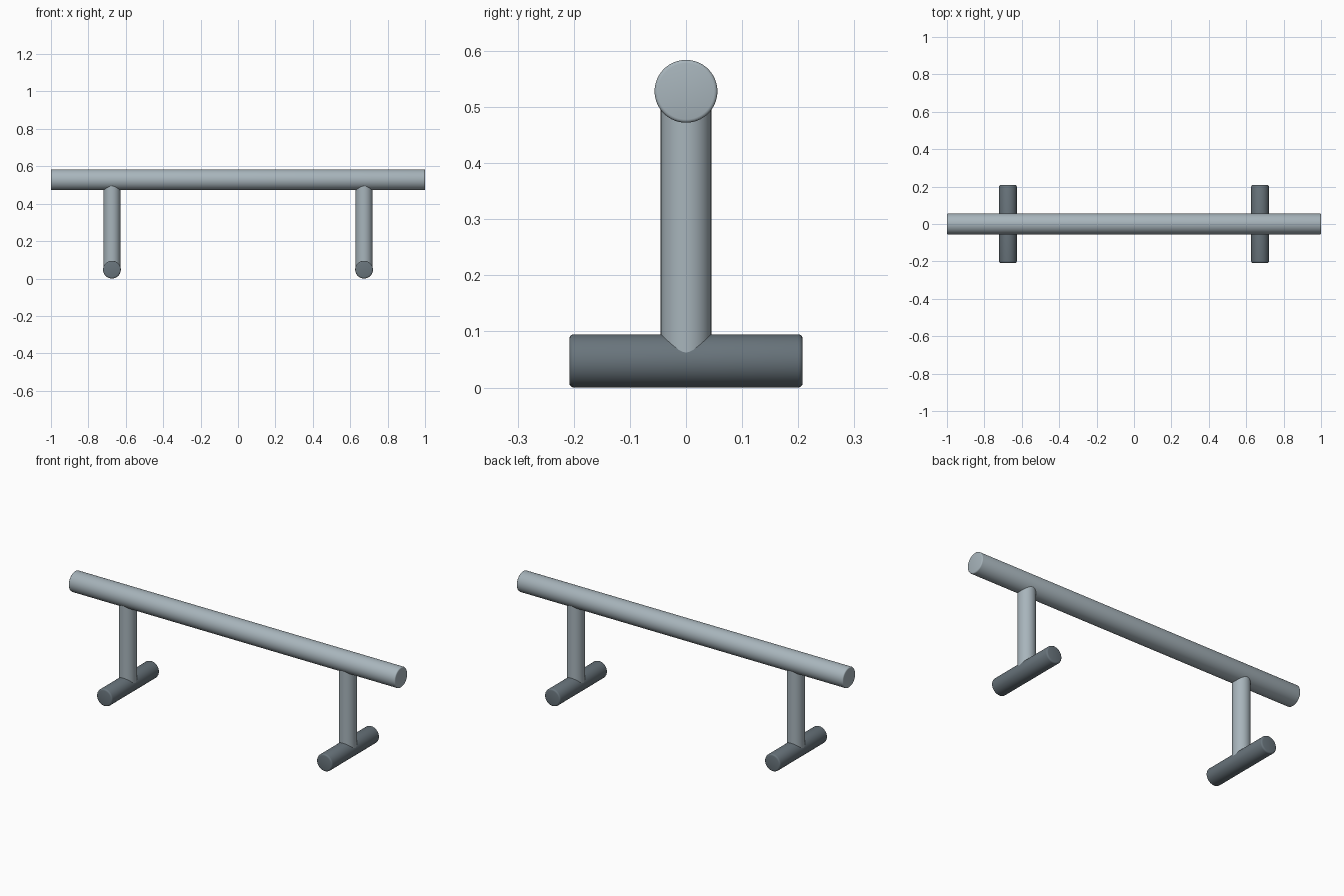
import bpy
import math

if "Cube" in bpy.data.objects:
    bpy.data.objects.remove(bpy.data.objects["Cube"])


def make_material(name, rgb):
    mat = bpy.data.materials.new(name)
    mat.diffuse_color = (*rgb, 1.0)
    mat.use_nodes = True
    mat.node_tree.nodes["Principled BSDF"].inputs["Base Color"].default_value = mat.diffuse_color
    return mat


light_steel = make_material("light steel", (0.39, 0.46, 0.50))
dark_steel = make_material("dark steel", (0.14, 0.175, 0.20))


def tube(name, radius, length, location, rotation, mat, bevel=0.0):
    """Smooth round bar, optionally with rounded end edges."""
    bpy.ops.mesh.primitive_cylinder_add(
        vertices=64, radius=radius, depth=length,
        location=location, rotation=rotation)
    obj = bpy.context.object
    obj.name = name
    obj.data.materials.append(mat)
    if bevel:
        mod = obj.modifiers.new("rounded ends", 'BEVEL')
        mod.width = bevel
        mod.segments = 3
        mod.limit_method = 'ANGLE'
        mod.angle_limit = math.radians(40)
        bpy.ops.object.modifier_apply(modifier=mod.name)
    bpy.ops.object.shade_smooth_by_angle(angle=math.radians(35))
    return obj


RAIL_Z, FOOT_R, POST_X = 0.528, 0.0475, 0.674
quarter = math.pi / 2

# Long grab rail
tube("rail", 0.056, 2.0, (0, 0, RAIL_Z), (0, quarter, 0), light_steel, 0.006)

# Post and crosswise foot at each end
for side, sx in (("left", -1), ("right", 1)):
    x = sx * POST_X
    tube(side + "_post", 0.045, RAIL_Z - FOOT_R,
         (x, 0, (RAIL_Z + FOOT_R) / 2), (0, 0, 0), light_steel)
    tube(side + "_foot", FOOT_R, 0.416,
         (x, 0, FOOT_R), (quarter, 0, 0), dark_steel, 0.008)
